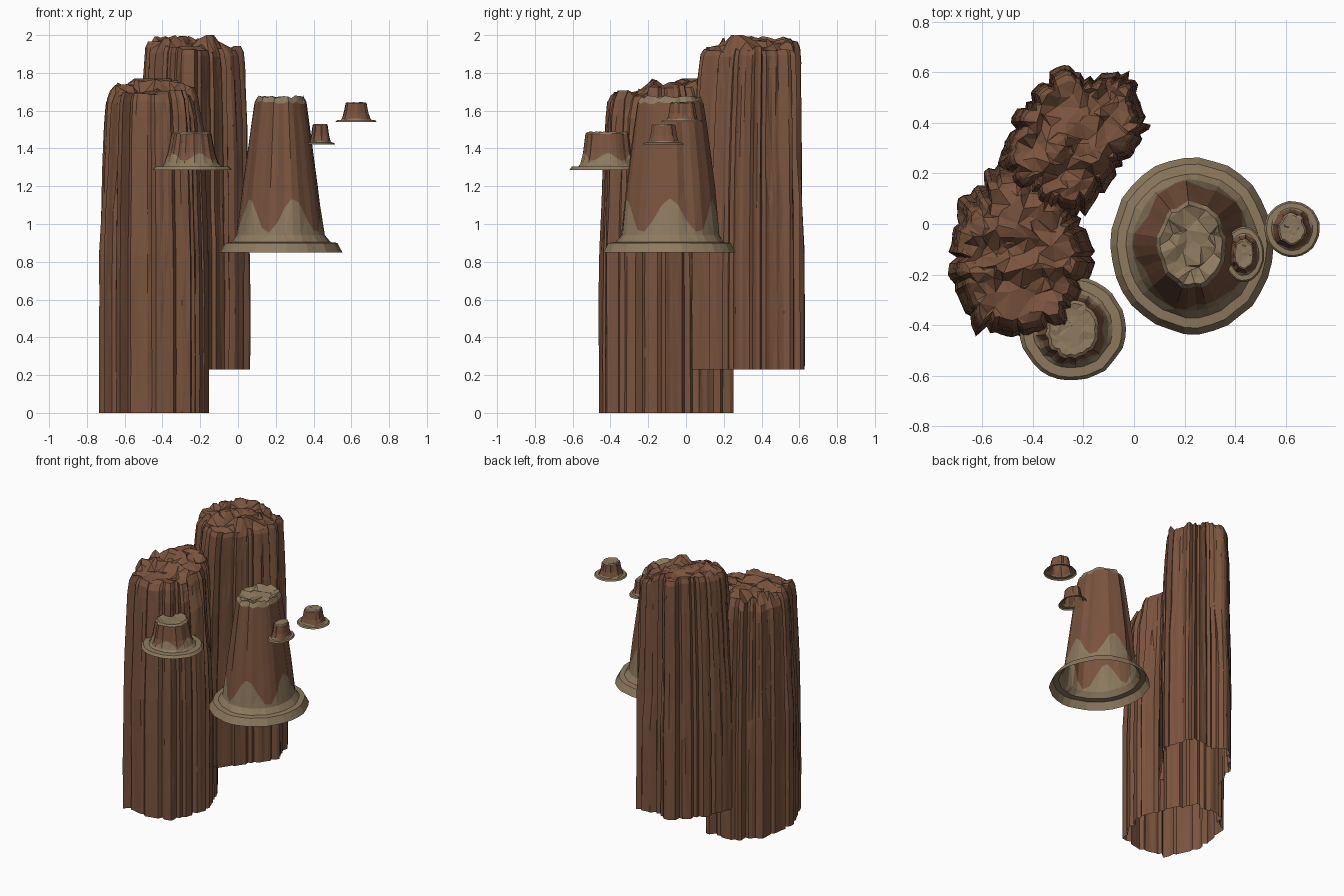
import bpy, bmesh, math, random
from mathutils import Vector, noise
from mathutils.geometry import delaunay_2d_cdt

if "Cube" in bpy.data.objects:
    bpy.data.objects.remove(bpy.data.objects["Cube"])

random.seed(11)


def material(name, col):
    m = bpy.data.materials.new(name)
    m.diffuse_color = (*col, 1)
    m.use_nodes = True
    m.node_tree.nodes["Principled BSDF"].inputs["Base Color"].default_value = m.diffuse_color
    return m


ROCK = material("red brown rock", (0.195, 0.088, 0.048))
SAND = material("dusty tan", (0.27, 0.195, 0.115))


def finish(name, bm):
    bmesh.ops.recalc_face_normals(bm, faces=bm.faces)
    me = bpy.data.meshes.new(name)
    bm.to_mesh(me)
    bm.free()
    me.materials.append(ROCK)
    me.materials.append(SAND)
    ob = bpy.data.objects.new(name, me)
    bpy.context.collection.objects.link(ob)


def skin(bm, rings, mat_of):
    """Bridge closed rings of points; returns the last ring of vertices."""
    vs = [[bm.verts.new(p) for p in ring] for ring in rings]
    n = len(vs[0])
    for k in range(len(vs) - 1):
        for i in range(n):
            j = (i + 1) % n
            a, b, c, d = vs[k][i], vs[k][j], vs[k + 1][j], vs[k + 1][i]
            tris = ((a, b, c), (a, c, d)) if (i + k) % 2 else ((a, b, d), (b, c, d))
            for t in tris:
                bm.faces.new(t).material_index = mat_of(k)
    return vs[-1]


def rubble_cap(bm, rim, spots, mat):
    """Close a rim with a triangulated scatter of points (x, y, z)."""
    n = len(rim)
    pts = [v.co.xy for v in rim] + [Vector(s[:2]) for s in spots]
    zs = [v.co.z for v in rim] + [s[2] for s in spots]
    co, _, faces, orig, _, _ = delaunay_2d_cdt(pts, [], [list(range(n))], 1, 1e-5)
    verts = []
    for p, o in zip(co, orig):
        if o and o[0] < n:
            verts.append(rim[o[0]])
        else:
            verts.append(bm.verts.new((p.x, p.y, zs[o[0]] if o else zs[0])))
    for f in faces:
        bm.faces.new([verts[i] for i in f]).material_index = mat


def resample(pts, n):
    """Even points along a closed outline."""
    pts = [Vector(p) for p in pts]
    segs = [(p, q, (q - p).length) for p, q in zip(pts, pts[1:] + pts[:1])]
    step, out = sum(s[2] for s in segs) / n, []
    for i in range(n):
        d = i * step
        for p, q, length in segs:
            if d <= length:
                out.append(p.lerp(q, d / length))
                break
            d -= length
    return out


def column(name, outline, z0, top, levels, top_center, ridge, drop, seed, n=88):
    """Fluted cliff: vertical splinters, broken off at random heights, craggy top."""
    base = resample(outline, n)
    c = sum(base, Vector((0, 0))) / n
    tc = Vector(top_center)
    jag, brk, cut, lift = [], [], [], []
    while len(jag) < n:                       # splinter groups
        depth, h = random.uniform(0, 0.032), random.uniform(0.35, 0.97)
        bite, up = random.uniform(0.0, 0.016), random.uniform(-0.04, 0.0)
        for k in range(random.choice((2, 3, 4, 5, 6))):
            jag.append(depth + random.uniform(0, 0.006) + (0.02 if k == 0 else 0))
            brk.append(h)
            cut.append(bite)
            lift.append(up)
    rings = []
    for z, s in levels:
        f = (z - z0) / (top - z0)
        ring = []
        for i, p in enumerate(base):
            d = p - c
            r = d.length * s - jag[i] - (cut[i] if f > brk[i] else 0)
            if 0 < f < 0.96:
                r += random.uniform(-0.003, 0.003)
            q = c.lerp(tc, f ** 3) + d.normalized() * r
            dz = 0 if f <= 0 else (lift[i] - drop(q)) * f ** 6 + (random.uniform(-.03, .03) if f < .9 else 0)
            ring.append((q.x, q.y, z + dz))
        rings.append(ring)
    bm = bmesh.new()
    rim = skin(bm, rings, lambda k: 0)
    # craggy top: blocks stepped across the ridge direction
    ax = Vector((math.cos(ridge), math.sin(ridge)))
    spots = []
    for _ in range(120):
        e = random.choice(rim).co.xy
        p = tc + (e - tc) * 0.93 * math.sqrt(random.random())
        u, v = p.dot(ax), p.dot(Vector((-ax.y, ax.x)))
        g = noise.noise(Vector((u * 4, v * 13, seed)))
        z = top - 0.025 - drop(p) + round(g * 4) / 4 * 0.06 + random.uniform(-0.01, 0.01)
        spots.append((p.x, p.y, min(z, top)))
    rubble_cap(bm, rim, spots, 0)
    finish(name, bm)


# two cliff columns
column("front_cliff",
       [(-0.14, -0.13), (-0.19, 0.0), (-0.24, 0.12), (-0.34, 0.25), (-0.56, 0.235), (-0.70, 0.10),
        (-0.715, -0.06), (-0.75, -0.2), (-0.68, -0.32), (-0.62, -0.44), (-0.46, -0.47),
        (-0.25, -0.43), (-0.19, -0.27)],
       0.0, 1.77,
       [(0, 1.03), (0.3, 1.03), (0.6, 1.03), (0.85, 1.025), (1.1, .995), (1.3, .975),
        (1.48, .95), (1.6, .93), (1.69, .905), (1.74, .84)], (-0.455, -0.12), 0.15,
       lambda p: 0.035 if p.y < -0.2 or p.x < -0.55 else 0, 1.3)
column("back_cliff",
       [(0.075, 0.41), (0.04, 0.5), (-0.02, 0.61), (-0.15, 0.60), (-0.29, 0.625), (-0.40, 0.55),
        (-0.49, 0.44), (-0.55, 0.28), (-0.50, 0.14), (-0.36, 0.03), (-0.19, 0.01), (-0.10, 0.13),
        (-0.03, 0.24)],
       0.23, 2.0,
       [(0.23, 1.03), (0.55, 1.03), (0.85, 1.025), (1.1, 1.01), (1.35, .995), (1.55, .98),
        (1.75, .96), (1.87, .94), (1.95, .92), (1.985, .87)], (-0.235, 0.35), 0.85,
       lambda p: 0.04 if p.x > -0.12 or p.y < 0.22 else 0, 5.1)


def mesa(name, x, y, rx, ry, z0, z1, profile, band, wave, waves, n=34):
    """Hat-shaped butte with a brim, wavy sandy foot and sandy cap."""
    flute = [noise.noise(Vector((4 * math.cos(i * math.tau / n), 4 * math.sin(i * math.tau / n), x * 9)))
             * 0.13 + random.uniform(-0.03, 0.03) for i in range(n)]
    edge = [random.uniform(-0.015, 0.015) for i in range(n)]

    def radius(t):
        for (t0, r0), (t1, r1) in zip(profile, profile[1:]):
            if t0 <= t <= t1:
                return r0 + (r1 - r0) * (t - t0) / max(t1 - t0, 1e-6)
        return profile[-1][1]

    rows = [t for t, r in profile]
    rows = [t for t in rows if t < band - wave] + [None] + [t for t in rows if t > band + wave]
    foot = rows.index(None)
    rings = []
    for k, t in enumerate(rows):
        ring = []
        for i in range(n):
            a = i * math.tau / n
            h = band + wave * math.cos(waves * a) if t is None else t
            r = radius(h)
            if k > 2:
                r *= 1 + flute[i] * min(1, h * 3)
            else:
                r += edge[i]
            dz = random.uniform(-0.02, 0.0) if h > 0.9 else 0
            ring.append((x + rx * r * (1 - .05 * h) * math.cos(a), y + ry * r * (1 + .09 * h) * math.sin(a),
                         z0 + (z1 - z0) * (h + dz)))
        rings.append(ring)
    bm = bmesh.new()
    rim = skin(bm, rings, lambda k: 1 if k < foot or k >= len(rows) - 2 else 0)
    spots = []                                # slightly sunken, rough cap
    for _ in range(26):
        a, s = random.uniform(0, math.tau), profile[-1][1] * 0.8 * math.sqrt(random.random())
        spots.append((x + rx * s * math.cos(a), y + ry * s * math.sin(a),
                      z1 - (z1 - z0) * random.uniform(0.015, 0.05)))
    rubble_cap(bm, rim, spots, 1)
    finish(name, bm)


TALL = [(0, 1), (.06, .92), (.065, .81), (.11, .73), (.25, .675), (.42, .625), (.6, .565),
        (.8, .50), (.965, .445), (1.0, .40)]
LOW = [(0, 1), (.09, .93), (.1, .75), (.17, .69), (.45, .60), (.75, .55), (.95, .52), (1.0, .46)]
mesa("large_mesa", 0.228, -0.085, 0.322, 0.35, 0.85, 1.68, TALL, 0.235, 0.11, 5)
mesa("medium_mesa", -0.243, -0.415, 0.21, 0.205, 1.285, 1.49, LOW, 0.34, 0.1, 5)
mesa("small_mesa", 0.435, -0.12, 0.08, 0.11, 1.42, 1.53, LOW, 0.16, 0.03, 4, 26)
mesa("outer_mesa", 0.625, -0.02, 0.11, 0.11, 1.54, 1.645, LOW, 0.16, 0.03, 4, 26)
